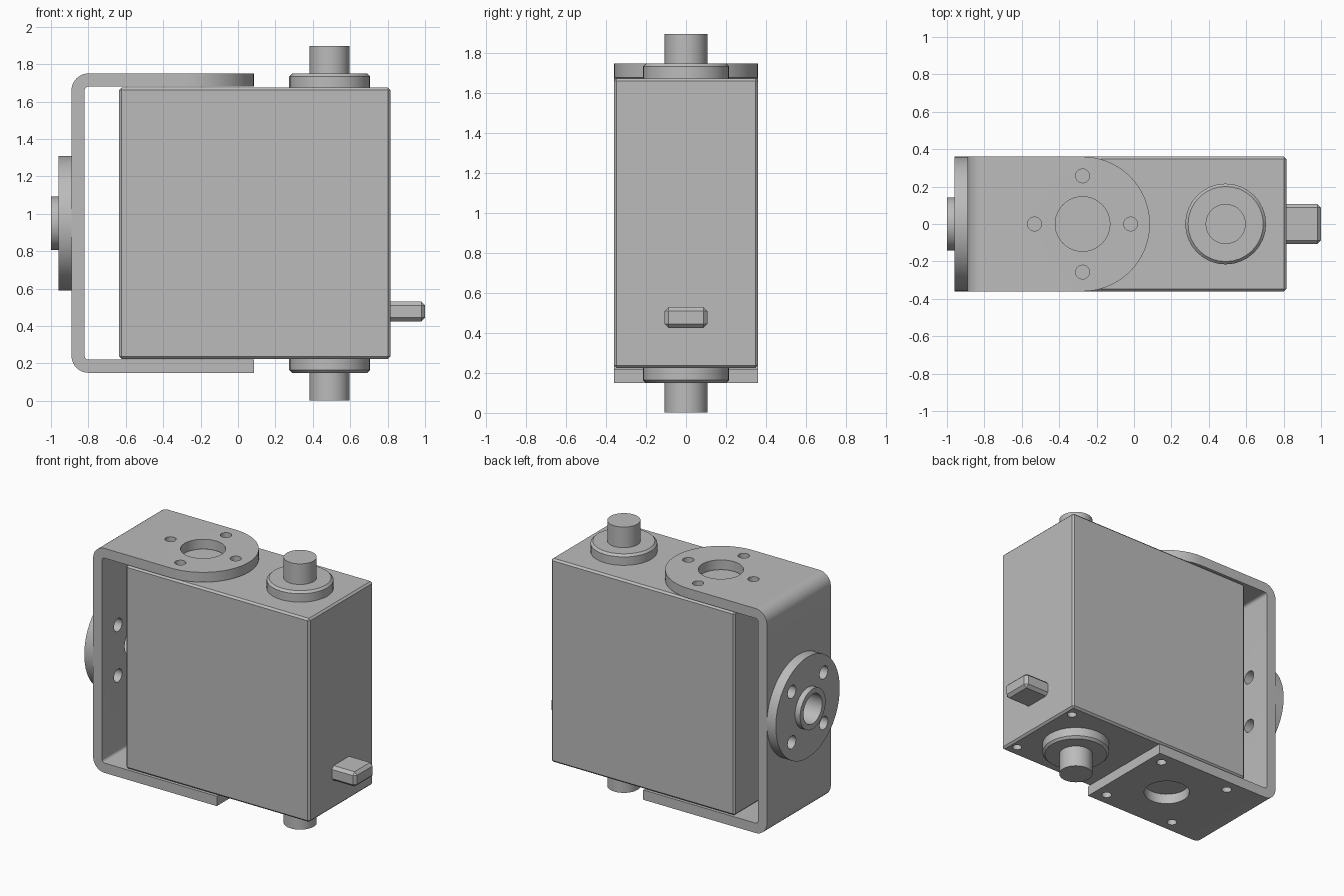
import bpy, bmesh, math
from mathutils import Vector

cube = bpy.data.objects.get("Cube")
if cube:
    bpy.data.objects.remove(cube, do_unlink=True)

grey = bpy.data.materials.new("grey")
grey.use_nodes = True
grey.diffuse_color = (0.5, 0.5, 0.5, 1)
grey.node_tree.nodes["Principled BSDF"].inputs["Base Color"].default_value = (0.5, 0.5, 0.5, 1)

PLACE = {"x": lambda a, b, h: (h, a, b),
         "y": lambda a, b, h: (a, h, b),
         "z": lambda a, b, h: (a, b, h)}


def arc(cx, cy, r, start, end, n):
    """Points on an arc, angles in degrees, both ends included."""
    angles = [math.radians(start + (end - start) * i / n) for i in range(n + 1)]
    return [(cx + r * math.cos(t), cy + r * math.sin(t)) for t in angles]


def circle(cx, cy, r, n=48):
    return arc(cx, cy, r, 0, 360, n)[:-1]


def rect(x0, x1, y0, y1):
    return [(x0, y0), (x1, y0), (x1, y1), (x0, y1)]


def prism(name, outline, axis, lo, hi):
    """Extrude a flat outline along an axis."""
    bm = bmesh.new()
    face = bm.faces.new([bm.verts.new(PLACE[axis](a, b, lo)) for a, b in outline])
    new = bmesh.ops.extrude_face_region(bm, geom=[face])["geom"]
    bmesh.ops.translate(bm, vec=Vector(PLACE[axis](0, 0, hi - lo)),
                        verts=[v for v in new if isinstance(v, bmesh.types.BMVert)])
    bmesh.ops.recalc_face_normals(bm, faces=bm.faces)
    mesh = bpy.data.meshes.new(name)
    bm.to_mesh(mesh)
    bm.free()
    mesh.materials.append(grey)
    ob = bpy.data.objects.new(name, mesh)
    bpy.context.collection.objects.link(ob)
    return ob


def activate(ob):
    bpy.ops.object.select_all(action="DESELECT")
    ob.select_set(True)
    bpy.context.view_layer.objects.active = ob


def chamfer(ob, width):
    activate(ob)
    mod = ob.modifiers.new("chamfer", "BEVEL")
    mod.width, mod.segments = width, 1
    mod.limit_method, mod.angle_limit = "ANGLE", math.radians(40)
    bpy.ops.object.modifier_apply(modifier=mod.name)


def cut(ob, outline, axis, lo, hi):
    """Subtract an extruded outline from an object."""
    cutter = prism("cutter", outline, axis, lo, hi)
    cutter.hide_render = True
    activate(ob)
    mod = ob.modifiers.new("cut", "BOOLEAN")
    mod.operation, mod.solver, mod.object = "DIFFERENCE", "EXACT", cutter
    bpy.ops.object.modifier_apply(modifier=mod.name)
    bpy.data.objects.remove(cutter, do_unlink=True)


def smooth(ob):
    activate(ob)
    bpy.ops.object.shade_smooth_by_angle(angle=math.radians(30))


MID = 0.95       # mid height of the unit
HALF = 0.36      # half width in y
PIVOT = -0.275   # x of the bracket's arm holes
SHAFT = 0.49     # x of the output shafts
CORNERS = [(-1, -1), (1, -1), (1, 1), (-1, 1)]

# Housing with two screw holes underneath
body = prism("body", rect(-0.635, 0.815, -HALF, HALF), "z", 0.225, 1.675)
chamfer(body, 0.013)
for s in (-1, 1):
    cut(body, circle(SHAFT + 0.265, s * 0.275, 0.03, 24), "z", 0.1, 0.32)

# Cable block
cable = prism("cable_block", rect(-0.107, 0.107, 0.425, 0.53), "x", 0.79, 1.0)
chamfer(cable, 0.02)

# Collars and shafts, above and below
for name, s in (("top", 1), ("bottom", -1)):
    lo, hi = sorted((MID + s * 0.66, MID + s * 0.80))
    collar = prism(name + "_collar", circle(SHAFT, 0, 0.216, 32), "z", lo, hi)
    chamfer(collar, 0.015)
    smooth(collar)
    lo, hi = sorted((MID + s * 0.79, MID + s * 0.947))
    smooth(prism(name + "_shaft", circle(SHAFT, 0, 0.107), "z", lo, hi))

# U-shaped bracket: outer line with round corners, then the inner line back
outer = [(0.085, 0.15)] + arc(-0.80, 0.24, 0.09, 270, 180, 10) \
    + arc(-0.80, 1.66, 0.09, 180, 90, 10) + [(0.085, 1.75)]
inner = [(0.085, 1.68)] + arc(-0.80, 1.66, 0.02, 90, 180, 5) \
    + arc(-0.80, 0.24, 0.02, 180, 270, 5) + [(0.085, 0.22)]
bracket = prism("bracket", outer + inner, "y", -HALF, HALF)

# Round end of the upper arm
cut(bracket, arc(PIVOT, 0, HALF, -90, 90, 32)
    + [(PIVOT, 0.5), (0.2, 0.5), (0.2, -0.5), (PIVOT, -0.5)], "z", 1.5, 1.9)

# Arm holes: cross pattern above, corner pattern below
for lo, hi in ((1.5, 1.9), (0.05, 0.4)):
    cut(bracket, circle(PIVOT, 0, 0.146), "z", lo, hi)
for dx, dy in ((1, 0), (0, 1), (-1, 0), (0, -1)):
    cut(bracket, circle(PIVOT + dx * 0.257, dy * 0.257, 0.037, 24), "z", 1.5, 1.9)
for dx, dy in CORNERS:
    cut(bracket, circle(PIVOT + dx * 0.275, dy * 0.275, 0.032, 24), "z", 0.05, 0.4)

# Side disc and boss, drilled together with the bracket
disc = prism("side_disc", circle(0, MID, HALF, 64), "x", -0.96, -0.89)
boss = prism("side_boss", circle(0, MID, 0.143), "x", -1.0, -0.96)
for part in (bracket, disc, boss):
    cut(part, circle(0, MID, 0.105), "x", -1.1, -0.7)
for part in (bracket, disc):
    for dy, dz in CORNERS:
        cut(part, circle(dy * 0.18, MID + dz * 0.18, 0.046, 24), "x", -1.1, -0.7)
for part in (bracket, disc, boss, body):
    smooth(part)
